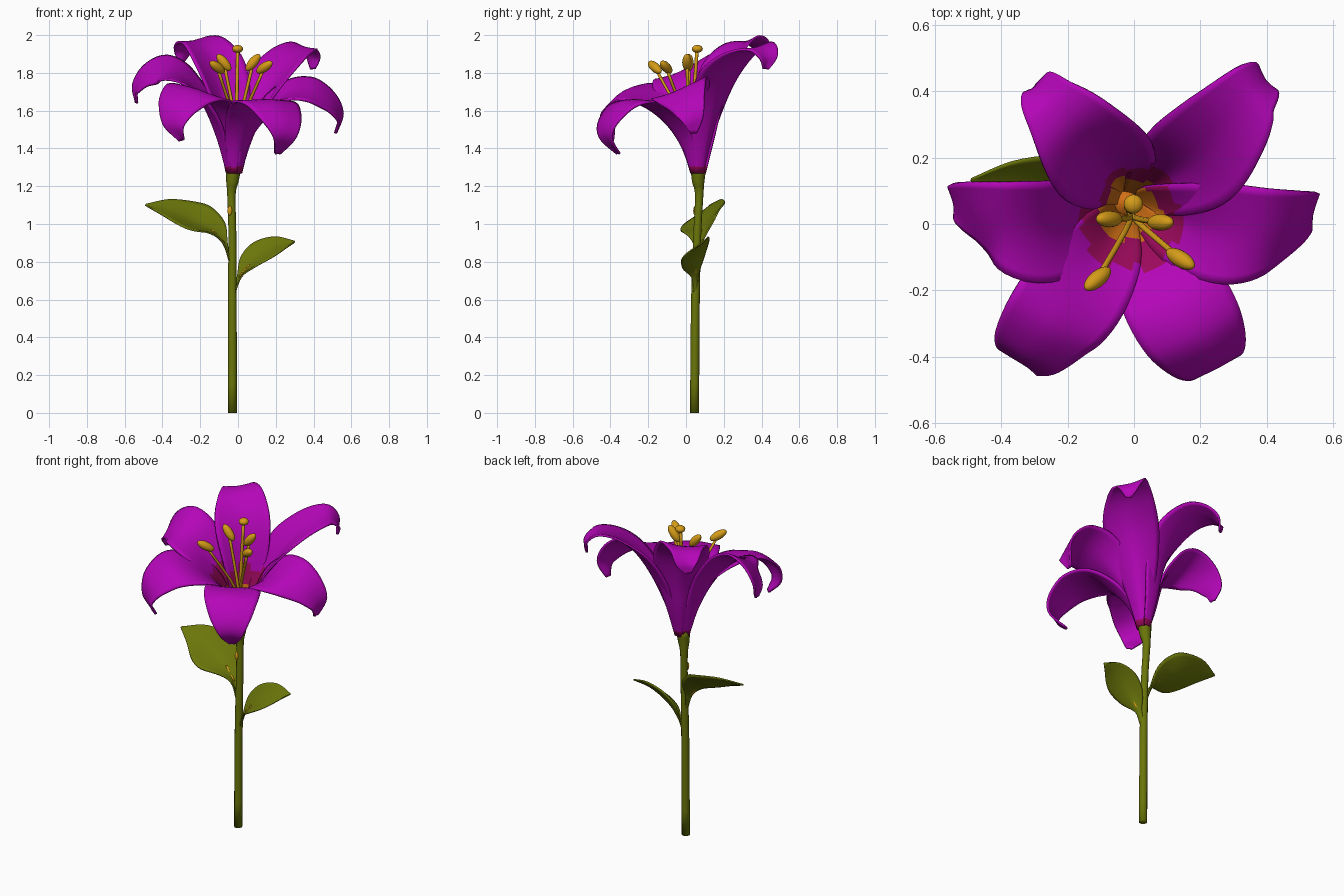
import bpy
import bmesh
import math
from mathutils import Vector

cube = bpy.data.objects.get("Cube")
if cube:
    bpy.data.objects.remove(cube, do_unlink=True)


def material(name, red, green, blue):
    mat = bpy.data.materials.new(name)
    mat.use_nodes = True
    color = (red, green, blue, 1)
    mat.diffuse_color = color
    mat.node_tree.nodes["Principled BSDF"].inputs["Base Color"].default_value = color
    return mat


purple = material("petal purple", 0.46, 0.002, 0.48)
crimson = material("throat crimson", 0.34, 0.003, 0.11)
orange = material("throat orange", 0.64, 0.16, 0.008)
green = material("leaf green", 0.145, 0.18, 0.003)
gold = material("stamen gold", 0.66, 0.33, 0.009)


def spline(values, t):
    """Catmull-Rom interpolation through numbers or vectors at parameter t."""
    last = len(values) - 1
    i = min(int(t), last - 1)
    f = t - i
    b, c = values[i], values[i + 1]
    a = values[i - 1] if i > 0 else b * 2 - c
    d = values[i + 2] if i + 2 <= last else c * 2 - b
    return (b * 2 + (c - a) * f + (a * 2 - b * 5 + c * 4 - d) * f ** 2
            + (b * 3 - a - c * 3 + d) * f ** 3) * 0.5


def blend(back, front, amount):
    return [b + (f - b) * amount for b, f in zip(back, front)]


def finish(bm, name, materials):
    mesh = bpy.data.meshes.new(name)
    bm.to_mesh(mesh)
    bm.free()
    for mat in materials:
        mesh.materials.append(mat)
    for poly in mesh.polygons:
        poly.use_smooth = True
    obj = bpy.data.objects.new(name, mesh)
    bpy.context.collection.objects.link(obj)
    return obj


def blade(name, points, widths, cups, side, materials, thickness, paint=None):
    """Curved blade following a spine, cupped across its width."""
    bm = bmesh.new()
    spine = [Vector(p) for p in points]
    steps, across = 5, 12
    rows = []
    count = (len(spine) - 1) * steps
    for r in range(count + 1):
        t = r / steps
        center = spline(spine, t)
        ahead = spline(spine, min(t + 0.1, len(spine) - 1))
        behind = spline(spine, max(t - 0.1, 0))
        tangent = (ahead - behind).normalized()
        sideways = (side - tangent * side.dot(tangent)).normalized()
        normal = tangent.cross(sideways)
        width = max(spline(widths, t), 0.003)
        cup = spline(cups, t) * width
        row = []
        for k in range(across + 1):
            u = 2 * k / across - 1
            row.append(bm.verts.new(center + sideways * u * width
                                    + normal * cup * abs(u) ** 1.5))
        rows.append(row)
    for r in range(count):
        for k in range(across):
            face = bm.faces.new((rows[r][k], rows[r + 1][k],
                                 rows[r + 1][k + 1], rows[r][k + 1]))
            if paint:
                u = abs(2 * (k + 0.5) / across - 1)
                face.material_index = paint((r + 0.5) / steps, u)
    obj = finish(bm, name, materials)
    shell = obj.modifiers.new("thickness", 'SOLIDIFY')
    shell.thickness = thickness
    shell.offset = -1
    if paint:
        shell.material_offset = shell.material_offset_rim = 4


def tube(name, points, radii, materials, sides=12, teeth=0):
    """Round tube with a varying radius, optionally ending in teeth."""
    bm = bmesh.new()
    path = [Vector(p) for p in points]
    steps = 4
    rings = []
    count = (len(path) - 1) * steps
    for r in range(count + 1):
        t = r / steps
        center, radius = spline(path, t), spline(radii, t)
        ring = []
        for k in range(sides):
            angle = math.tau * k / sides
            lift = teeth * (k % 2) if r == count else 0
            ring.append(bm.verts.new(center + Vector(
                (math.cos(angle) * radius, math.sin(angle) * radius, lift))))
        rings.append(ring)
    for low, high in zip(rings, rings[1:]):
        for k in range(sides):
            n = (k + 1) % sides
            bm.faces.new((low[k], low[n], high[n], high[k]))
    bm.faces.new(rings[0][::-1])
    bm.faces.new(rings[-1]).material_index = len(materials) - 1
    finish(bm, name, materials)


def ellipsoid(name, center, axis, radius, length, mat):
    bm = bmesh.new()
    bmesh.ops.create_uvsphere(bm, u_segments=16, v_segments=10, radius=1)
    obj = finish(bm, name, [mat])
    obj.scale = (radius, radius, length)
    obj.rotation_mode = 'QUATERNION'
    obj.rotation_quaternion = Vector(axis).to_track_quat('Z', 'Y')
    obj.location = center


# Stem with a toothed collar under the flower, and a small fleck on its front
tube("stem",
     [(-0.03, 0.045, 0), (-0.03, 0.05, 0.6), (-0.03, 0.06, 0.95),
      (-0.035, 0.07, 1.15), (-0.03, 0.065, 1.22), (-0.025, 0.065, 1.28)],
     [0.024, 0.023, 0.021, 0.022, 0.032, 0.04], [green, orange], teeth=0.025)
ellipsoid("stem_fleck", (-0.043, 0.051, 1.07), (0, 0, 1), 0.013, 0.026, gold)

# Petals: a sideways tilt and a spine each
petals = {
    "petal_back_left": (0.2, [
        (0, 0.08, 1.27), (0.05, 0.11, 1.45), (0.12, 0.155, 1.64), (0.2, 0.21, 1.79),
        (0.28, 0.3, 1.9), (0.35, 0.39, 1.94), (0.395, 0.43, 1.89), (0.4, 0.425, 1.82)]),
    "petal_back_right": (-0.13, [
        (-0.03, 0.09, 1.27), (-0.05, 0.13, 1.45), (-0.07, 0.165, 1.65), (-0.115, 0.21, 1.83),
        (-0.18, 0.285, 1.95), (-0.25, 0.36, 1.97), (-0.29, 0.41, 1.92), (-0.305, 0.41, 1.86)]),
    "petal_left": (0.45, [
        (0.01, 0.06, 1.27), (0.06, 0.04, 1.45), (0.15, 0, 1.6), (0.27, -0.025, 1.695),
        (0.39, -0.025, 1.715), (0.49, 0, 1.66), (0.54, 0.03, 1.57), (0.52, 0.04, 1.48)]),
    "petal_right": (-0.55, [
        (-0.05, 0.06, 1.27), (-0.1, 0.04, 1.45), (-0.17, 0, 1.62), (-0.27, -0.02, 1.76),
        (-0.38, 0, 1.825), (-0.48, 0.03, 1.8), (-0.54, 0.055, 1.72), (-0.54, 0.06, 1.64)]),
    "petal_front_right": (-0.3, [
        (-0.04, 0.04, 1.27), (-0.06, -0.01, 1.45), (-0.1, -0.09, 1.59), (-0.17, -0.2, 1.69),
        (-0.25, -0.31, 1.715), (-0.32, -0.4, 1.635), (-0.34, -0.42, 1.53), (-0.3, -0.4, 1.44)]),
    "petal_front_left": (0, [
        (-0.01, 0.04, 1.27), (0.01, -0.02, 1.43), (0.06, -0.11, 1.56), (0.12, -0.22, 1.65),
        (0.19, -0.34, 1.65), (0.24, -0.42, 1.56), (0.25, -0.43, 1.46), (0.21, -0.36, 1.37)]),
}
back_widths = [0.03, 0.07, 0.125, 0.155, 0.13, 0.09, 0.06, 0.015]
front_widths = [0.03, 0.07, 0.125, 0.16, 0.155, 0.12, 0.07, 0.015]
back_cups = [0.6, 0.6, 0.5, 0.35, 0.2, 0.12, 0.2, 0.3]
front_cups = [0.6, 0.5, 0.25, 0, -0.15, -0.15, 0, 0.2]
petal_slots = [purple, crimson, orange, orange, purple, purple, purple, crimson]

for name, (tilt, spine) in petals.items():
    outward = Vector(spine[4]) - Vector(spine[0])
    outward.z = 0
    outward.normalize()
    side = Vector((-outward.y, outward.x, tilt))
    forward = (1 - outward.y) / 2
    reach = 0.92 + 0.26 * forward

    # Inner face coloured by distance from the throat, outer face purple
    def throat_paint(t, u):
        if t < 0.25:
            return 3
        if t < (1.25 - 0.3 * u) * reach:
            return 2
        return 1 if t < (1.95 - 0.4 * u) * reach else 0

    blade(name, spine, blend(back_widths, front_widths, forward),
          blend(back_cups, front_cups, forward), side, petal_slots, 0.012, throat_paint)

# Leaves with a short bright vein near the base
leaves = {
    "leaf_right": (
        [(-0.04, 0.055, 0.8), (-0.075, 0.065, 0.9), (-0.14, 0.085, 0.97),
         (-0.24, 0.105, 1.02), (-0.36, 0.125, 1.075), (-0.49, 0.13, 1.105)],
        [0.01, 0.025, 0.1, 0.137, 0.09, 0.003], Vector((0, -0.8, -0.57))),
    "leaf_left": (
        [(-0.02, 0.05, 0.64), (0.01, 0.05, 0.72), (0.06, 0.05, 0.785),
         (0.13, 0.06, 0.845), (0.21, 0.075, 0.89), (0.3, 0.09, 0.91)],
        [0.01, 0.018, 0.07, 0.09, 0.065, 0.003], Vector((-0.2, 0.75, 0.6))),
}
leaf_cups = [0.5, 0.5, 0.35, 0.25, 0.15, 0.1]
for name, (spine, widths, side) in leaves.items():
    blade(name, spine, widths, leaf_cups, side, [green], 0.008)
    tube(name + "_vein", spine[1:3], [0.008, 0.007], [gold], 6)

# Stamens: filaments gathered in the throat, each with an elongated anther
heart = Vector((-0.02, 0.05, 1.29))
hub = Vector((-0.005, 0.02, 1.48))
stamens = [((-0.11, -0.165, 1.83), (-0.6, -0.5, 0.45)),
           ((0.14, -0.105, 1.83), (0.65, -0.4, 0.45)),
           ((0.08, 0.005, 1.855), (0.5, 0, 0.6)),
           ((-0.075, 0.015, 1.855), (-0.5, 0, 0.6))]
for number, (tip, axis) in enumerate(stamens, 1):
    tip = Vector(tip)
    tube(f"filament_{number}", [heart, hub.lerp(tip, 0.1), tip], [0.009] * 3, [gold], 8)
    ellipsoid(f"anther_{number}", tip, axis, 0.025, 0.055, gold)

# Pistil
tube("pistil", [heart, (-0.008, 0.04, 1.6), (-0.002, 0.058, 1.92)],
     [0.011, 0.01, 0.009], [gold], 8)
ellipsoid("stigma", (-0.002, 0.06, 1.927), (0, 0, 1), 0.029, 0.021, gold)
